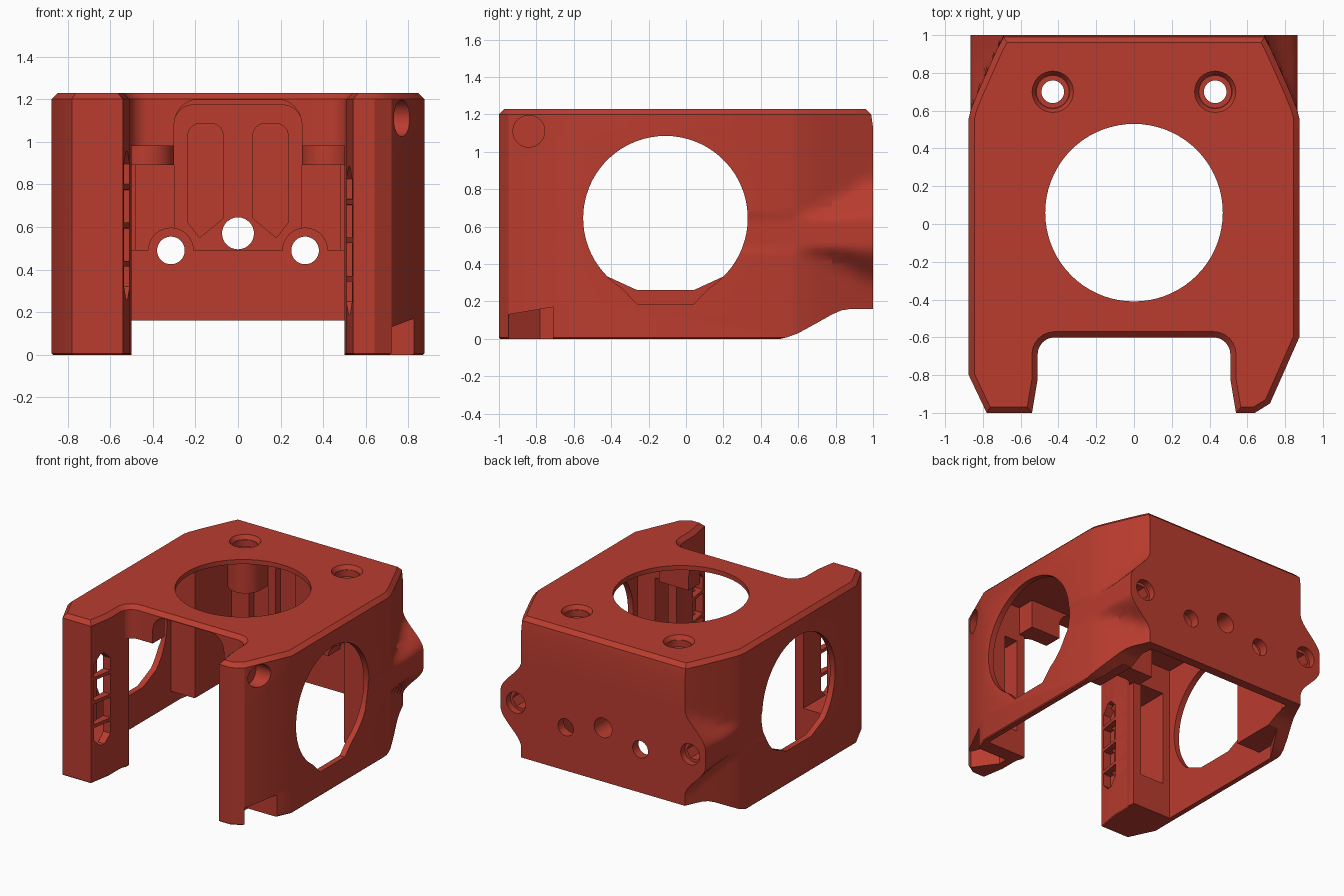
import bpy, bmesh
from math import sin, cos, radians
from mathutils import Vector

if "Cube" in bpy.data.objects:
    bpy.data.objects.remove(bpy.data.objects["Cube"], do_unlink=True)

red = bpy.data.materials.new("brick red")
red.use_nodes = True
red.diffuse_color = (0.49, 0.045, 0.028, 1)
red.node_tree.nodes["Principled BSDF"].inputs["Base Color"].default_value = red.diffuse_color


def loft(name, rings):
    """Closed solid through rings of equal point count."""
    bm = bmesh.new()
    vs = [[bm.verts.new(p) for p in r] for r in rings]
    n = len(rings[0])
    for a, b in zip(vs, vs[1:]):
        for i in range(n):
            j = (i + 1) % n
            bm.faces.new((a[i], a[j], b[j], b[i]))
    bm.faces.new(vs[0][::-1])
    bm.faces.new(vs[-1])
    bmesh.ops.recalc_face_normals(bm, faces=bm.faces)
    me = bpy.data.meshes.new(name)
    bm.to_mesh(me)
    bm.free()
    me.materials.append(red)
    ob = bpy.data.objects.new(name, me)
    bpy.context.collection.objects.link(ob)
    return ob


def place(axis, u, v, w):
    return {"x": (w, u, v), "y": (u, w, v), "z": (u, v, w)}[axis]


def prism(name, pts, axis, lo, hi):
    return loft(name, [[place(axis, u, v, w) for u, v in pts] for w in (lo, hi)])


def arc(cu, cv, r, a, b, n):
    return [(cu + r * cos(radians(a + (b - a) * i / n)),
             cv + r * sin(radians(a + (b - a) * i / n))) for i in range(n + 1)]


def rod(cu, cv, r1, r2, axis, lo, hi, n=32):
    rings = [[place(axis, u, v, w) for u, v in arc(cu, cv, r, 0, 360, n)[:-1]]
             for r, w in ((r1, lo), (r2, hi))]
    return loft("cutter", rings)


def box(name, x0, x1, y0, y1, z0, z1):
    return prism(name, [(x0, y0), (x1, y0), (x1, y1), (x0, y1)], "z", z0, z1)


def flip(pts, s):
    return [(s * u, v) for u, v in pts]


def cut(ob, tools):
    for t in tools:
        m = ob.modifiers.new("cut", "BOOLEAN")
        m.operation, m.solver, m.object = "DIFFERENCE", "EXACT", t
        bpy.context.view_layer.objects.active = ob
        bpy.ops.object.modifier_apply(modifier=m.name)


def inset(pts, d):
    """Move a counter-clockwise outline inwards by d."""
    out = []
    for i, p in enumerate(pts):
        p, a, b = Vector(p), Vector(pts[i - 1]), Vector(pts[(i + 1) % len(pts)])
        e, f = (p - a).normalized(), (b - p).normalized()
        n1, n2 = Vector((-e.y, e.x)), Vector((-f.y, f.x))
        out.append(tuple(p + (n1 + n2) * d / (1 + n1.dot(n2))))
    return out


# Plan outline; the rear corners flare into bolt lugs that widen towards the back
corner = [(.875, .56), (.862, .61), (.83, .69), (.79, .78), (.75, .87), (.72, .935), (.69, 1)]


def flare(x, y, z):
    reach = .12 + .21 * max(0, (y - .65) / .35) ** 1.5
    k = min(1, max(0, (reach - abs(z - .565)) / (reach - .065)))
    return x + (.865 - x) * k * k * (3 - 2 * k)


def outline(z):
    back = 1 if z < 1.15 else .99
    c = [(flare(x, y, z), y * back if y == 1 else y) for x, y in corner]
    return ([(.54, -1), (.64, -1), (.72, -.95), (.875, -.6)] + c
            + [(-x, y) for x, y in c[::-1]]
            + [(-.875, -.8), (-.78, -1), (-.54, -1), (-.51, -.82)]
            + arc(-.42, -.69, .09, 180, 90, 6) + arc(.42, -.69, .09, 90, 0, 6)
            + [(.51, -.82)])


rings = [[(x, y, 0) for x, y in inset(outline(0), .007)]]
for z in [.007, .2] + [.235 + .022 * i for i in range(31)] + [1.13, 1.2]:
    rings.append([(x, y, z) for x, y in outline(z)])
rings.append([(x, y, 1.23) for x, y in inset(outline(1.2), .03)])
housing = loft("housing", rings)

# Inner cavity, front opening and stepped underside
half = [(.83, -.6), (.83, .5), (.62, .88)]
cavity = prism("cutter", half + flip(half[::-1], -1), "z", -.5, 1.195)
opening = box("cutter", -.5, .5, -1.2, -.5, -.5, 1.195)
underside = prism("cutter", [(.5, -.1), (1.2, -.1), (1.2, .16), (.88, .16), (.83, .152),
                             (.78, .13), (.7, .085), (.6, .03), (.54, .008), (.5, -.001)],
                  "x", -1.2, 1.2)

# Lower recess of the back wall, arched around the outer bolt holes
recess = [box("cutter", -.62, .62, .6, .93, -.2, .49)]
recess += [rod(s * .315, .49, .105, .105, "y", .6, .93) for s in (-1, 1)]

# Round windows with flat feet
top_hole = rod(0, .06, .47, .47, "z", 1, 1.4, 72)
left_window = prism("cutter", arc(-.11, .645, .44, -58, 238, 56)
                    + [(-.26, .185), (.04, .185)], "x", .7, 1.2)
right_window = prism("cutter", arc(-.11, .645, .44, -45, 225, 56)
                     + [(-.26, .26), (.04, .26)], "x", -1.2, -.7)

# Bolt holes
back_holes = [rod(0, .57, .075, .075, "y", .5, 1.3)]
screw_holes = []
for s in (-1, 1):
    back_holes += [rod(s * .315, .49, .065, .065, "y", .5, 1.3),
                   rod(s * .735, .565, .065, .065, "y", .7, 1.3, 6),
                   rod(s * .735, .565, .08, .08, "y", .95, 1.3)]
    screw_holes += [rod(s * .43, .7, .06, .06, "z", .5, 1.4),
                    rod(s * .43, .7, .085, .085, "z", 1.15, 1.3),
                    rod(s * .43, .7, .09, .11, "z", 1.2, 1.231)]

# Hollow front pillars with vented inner walls
pillars = []
for s, outer, z0 in ((-1, .77, .26), (1, .68, .19)):
    x0, x1 = sorted((s * .57, s * outer))
    pillars.append(box("cutter", x0, x1, -.93, -.5, z0, z0 + .73))
    x0, x1 = sorted((s * .4, s * .6))
    for i in range(4):
        lo, hi = z0 + .18 * i, z0 + .18 * i + .155
        b = .06 if i == 0 else .001
        t = .06 if i == 3 else .001
        pillars.append(prism("cutter", [(-.97 + b, lo), (-.81 - b, lo), (-.81, lo + b),
                                        (-.81, hi - t), (-.81 - t, hi), (-.97 + t, hi),
                                        (-.97, hi - t), (-.97, lo + b)], "x", x0, x1))

# Foot notch with a diagonal inner wall and sloping ceiling, and a blind socket
plan = [(1.2, -.95), (.7, -.95), (.58, -.78), (.58, -.71), (1.2, -.71)]
notch = loft("cutter", [[(x, y, -.1) for x, y in plan],
                        [(x, y, .13 + (y + .95) / 6) for x, y in plan]])
side_socket = rod(-.84, 1.11, .085, .085, "x", .68, 1.2)

cut(housing, [cavity, opening, underside, top_hole, left_window, right_window,
              notch, side_socket] + recess + pillars + back_holes + screw_holes)
parts = [housing]

# Raised centre panel with two slanted-foot pockets
frame = [(.3, .49)] + arc(.21, 1.085, .09, 0, 90, 8)
centre = prism("centre_back_panel", frame + flip(frame[::-1], -1), "y", .79, .885)
pockets = []
for s in (-1, 1):
    shape = [(.07, .64), (.18, .55), (.235, .62)] + arc(.18, 1.03, .055, 0, 90, 6) \
        + arc(.125, 1.03, .055, 90, 180, 6)
    pockets.append(prism("cutter", flip(shape, s), "y", .7, .85))
cut(centre, pockets + recess + back_holes)
parts.append(centre)

for s, side in ((-1, "right"), (1, "left")):
    # Screw boss under the roof
    shape = [(.3, .885)] + arc(.425, .7, .125, 180, 360, 20) + [(.55, .885)]
    boss = prism(side + "_screw_boss", flip(shape, s), "z", .89, 1.2)
    cut(boss, screw_holes)
    # Rear corner post behind the window
    shape = [(.63, .38), (.835, .38), (.835, .52), (.66, .885), (.63, .885)]
    post = prism(side + "_corner_post", flip(shape, s), "z", .1, 1.2)
    cut(post, [underside] + back_holes)
    # Vertical rib on the back wall
    x0, x1 = sorted((s * .48, s * .64))
    rib = box(side + "_rib", x0, x1, .82, .885, .49, 1.2)
    # Front corner block under the roof, with a fillet towards the middle
    shape = [(.3, -.6)] + arc(.42, -.69, .09, 90, 0, 8) + [(.55, -.69), (.55, -.46), (.3, -.46)]
    block = prism(side + "_front_block", flip(shape, s), "z", .98, 1.2)
    shape = [(.305, 1.2)] + arc(.18, 1.08, .12, 0, 90, 8)
    fillet = prism(side + "_front_fillet", flip(shape, s), "y", -.6, -.46)
    parts += [boss, post, rib, block, fillet]

# Remove the cutters and finish the shading
for ob in [o for o in bpy.data.objects if o.name.startswith("cutter")]:
    bpy.data.objects.remove(ob, do_unlink=True)
for ob in parts:
    bpy.ops.object.select_all(action="DESELECT")
    ob.select_set(True)
    bpy.context.view_layer.objects.active = ob
    bpy.ops.object.shade_smooth_by_angle(angle=radians(28))
